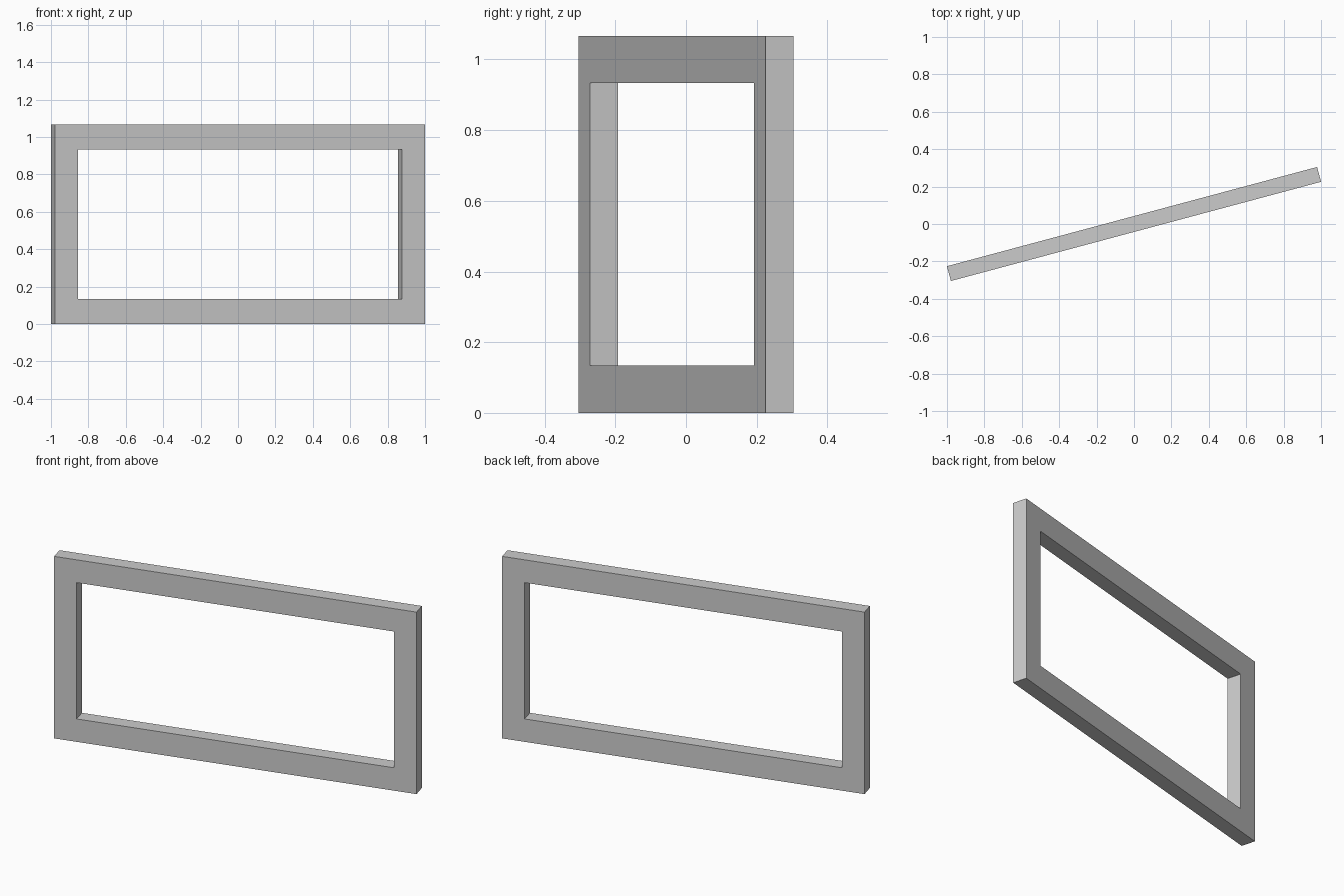
import bpy, bmesh, math

if "Cube" in bpy.data.objects:
    bpy.data.objects.remove(bpy.data.objects["Cube"])

LENGTH, HEIGHT, DEPTH = 2.049, 1.067, 0.082
SIDE, RAIL = 0.127, 0.134      # border widths: uprights, top and bottom rails
ANGLE = math.radians(15)


def rectangle(bm, inset_x, inset_z, y):
    w = LENGTH / 2 - inset_x
    return [bm.verts.new((x, y, z)) for x, z in (
        (-w, inset_z), (w, inset_z), (w, HEIGHT - inset_z), (-w, HEIGHT - inset_z))]


# Window-like frame: outer and inner rectangles, front and back, bridged into a ring
bm = bmesh.new()
loops = [rectangle(bm, 0, 0, -DEPTH / 2), rectangle(bm, SIDE, RAIL, -DEPTH / 2),
         rectangle(bm, SIDE, RAIL, DEPTH / 2), rectangle(bm, 0, 0, DEPTH / 2)]
for k in range(4):
    a, b = loops[k], loops[(k + 1) % 4]
    for i in range(4):
        j = (i + 1) % 4
        bm.faces.new((a[i], a[j], b[j], b[i]))
bmesh.ops.recalc_face_normals(bm, faces=bm.faces)

mesh = bpy.data.meshes.new("rectangular_frame")
bm.to_mesh(mesh)
bm.free()
frame = bpy.data.objects.new("rectangular_frame", mesh)
frame.rotation_euler.z = ANGLE
bpy.context.collection.objects.link(frame)
